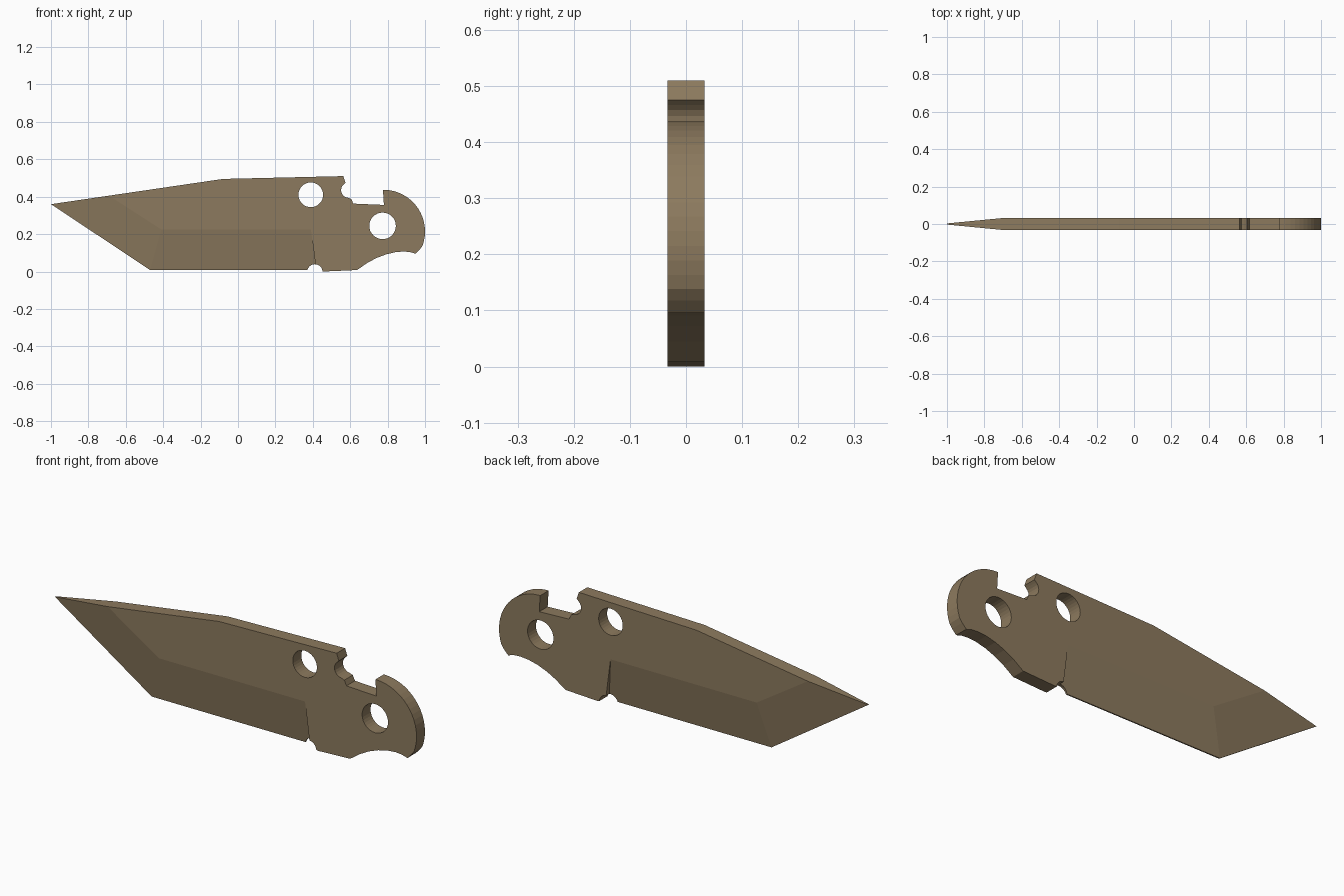
import bpy, bmesh, math

if "Cube" in bpy.data.objects:
    bpy.data.objects.remove(bpy.data.objects["Cube"])

T, E = 0.033, 0.003      # half thickness of the body and of the cutting edge

steel = bpy.data.materials.new("bronze steel")
steel.diffuse_color = (0.265, 0.195, 0.112, 1)
steel.use_nodes = True
steel.node_tree.nodes["Principled BSDF"].inputs["Base Color"].default_value = steel.diffuse_color


def arc(cx, cz, r, a0, a1, n):
    """Points on an arc in the XZ plane, angles in degrees."""
    out = []
    for i in range(n + 1):
        a = math.radians(a0 + (a1 - a0) * i / n)
        out.append((cx + r * math.cos(a), cz + r * math.sin(a)))
    return out


# Full-thickness outline: spine, lock notch, round butt, finger curve, tang
outline = [(-0.69, 0.4055), (-0.08, 0.495), (0.563, 0.51), (0.575, 0.475)]
outline += arc(0.592, 0.435, 0.041, 130, 265, 8)
outline += [(0.605, 0.388), (0.617, 0.363), (0.78, 0.356), (0.775, 0.437)]
outline += arc(0.777, 0.214, 0.223, 88, -20, 16)
outline += [(0.972, 0.118), (0.95, 0.095), (0.92, 0.104), (0.885, 0.107),
            (0.84, 0.103), (0.79, 0.091), (0.74, 0.072), (0.69, 0.045),
            (0.637, 0.008), (0.46, 0.0), (0.418, 0.008)]
plunge_top, grind_corner = (0.39, 0.225), (-0.41, 0.225)
# Thin cutting edge: plunge bottom, belly corner, point
edge = [(0.418, 0.008), (-0.47, 0.008), (-1.0, 0.36)]

bm = bmesh.new()


def side(s):
    """One side of the blade: flat, two ground bevels and the plunge wall."""
    flat = [bm.verts.new((x, s * T, z)) for x, z in outline]
    b, a = [bm.verts.new((x, s * T, z)) for x, z in (plunge_top, grind_corner)]
    ce, d, tip = [bm.verts.new((x, s * E, z)) for x, z in edge]
    bm.faces.new(flat + [b, a])
    bm.faces.new([a, b, ce, d])
    bm.faces.new([flat[0], a, d, tip])
    bm.faces.new([b, flat[-1], ce])
    return flat + [ce, d, tip]


front, back = side(-1), side(1)
for i in range(len(front)):          # rim joining both sides
    j = (i + 1) % len(front)
    bm.faces.new([front[i], front[j], back[j], back[i]])
bmesh.ops.recalc_face_normals(bm, faces=bm.faces)
mesh = bpy.data.meshes.new("blade")
bm.to_mesh(mesh)
bm.free()
mesh.materials.append(steel)
blade = bpy.data.objects.new("blade", mesh)
bpy.context.collection.objects.link(blade)

# Round cutters: thumb hole, pivot hole, small notch at the heel of the edge
for name, x, z, r in (("thumb_hole_cutter", 0.389, 0.41, 0.066),
                      ("pivot_hole_cutter", 0.773, 0.244, 0.071),
                      ("heel_notch_cutter", 0.411, -0.002, 0.041)):
    bpy.ops.mesh.primitive_cylinder_add(vertices=32, radius=r, depth=0.3,
                                        location=(x, 0, z),
                                        rotation=(math.pi / 2, 0, 0))
    cutter = bpy.context.object
    cutter.name = name
    cutter.data.materials.append(steel)
    mod = blade.modifiers.new(name, 'BOOLEAN')
    mod.operation, mod.solver, mod.object = 'DIFFERENCE', 'EXACT', cutter
    bpy.context.view_layer.objects.active = blade
    bpy.ops.object.modifier_apply(modifier=mod.name)
    bpy.data.objects.remove(cutter)
